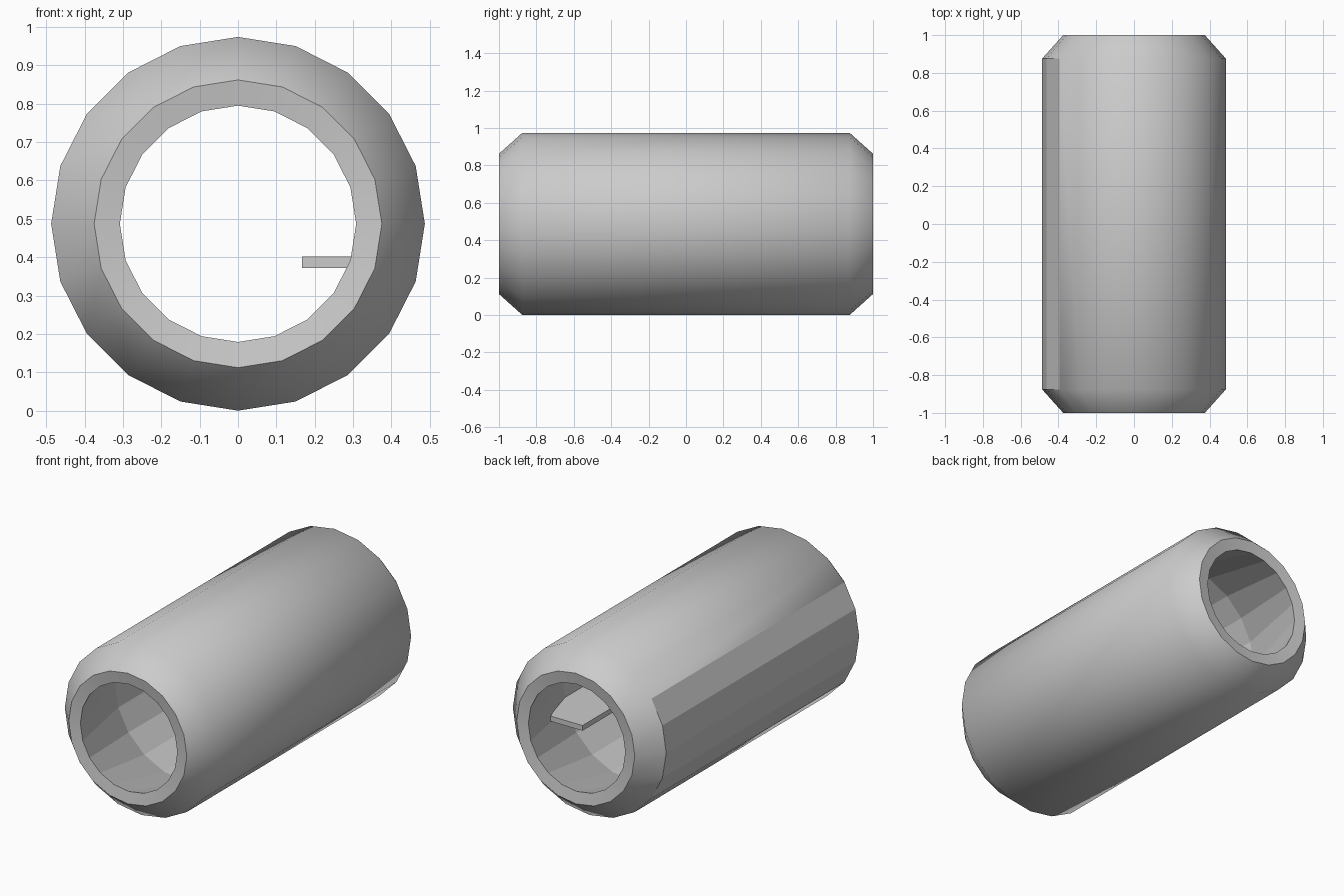
import bpy, bmesh, math

if "Cube" in bpy.data.objects:
    bpy.data.objects.remove(bpy.data.objects["Cube"])

SIDES = 20
R = 0.487


def finish(bm, name):
    bmesh.ops.recalc_face_normals(bm, faces=bm.faces)
    me = bpy.data.meshes.new(name)
    bm.to_mesh(me)
    bm.free()
    ob = bpy.data.objects.new(name, me)
    bpy.context.collection.objects.link(ob)
    return ob


# Hollow shell: closed (radius, y) profile spun about the y axis
half = [(R, 0.875), (0.375, 1.0), (0.308, 0.99), (0.453, 0.47)]
profile = half + [(r, -y) for r, y in reversed(half)]
bm = bmesh.new()
rings = []
for r, y in profile:
    rings.append([bm.verts.new((r * math.cos(2 * math.pi * i / SIDES), y,
                                R + r * math.sin(2 * math.pi * i / SIDES)))
                  for i in range(SIDES)])
for k in range(len(rings)):
    a, b = rings[k], rings[(k + 1) % len(rings)]
    for i in range(SIDES):
        j = (i + 1) % SIDES
        bm.faces.new((a[i], a[j], b[j], b[i]))
shell = finish(bm, "tube_shell")
bpy.context.view_layer.objects.active = shell
shell.select_set(True)
bpy.ops.object.shade_smooth_by_angle(angle=math.radians(50))

# Flat panels along the left side and on the inner walls
for p in shell.data.polygons:
    c = p.center
    rad = math.hypot(c.x, c.z - R)
    outer_left = rad > 0.47 and c.x < -0.42
    inner_wall = abs(c.y) < 0.8 and rad < 0.46
    if outer_left or inner_wall:
        p.use_smooth = False

# Shelf fixed to the right inner wall, ends cut to follow the taper
bm = bmesh.new()
outline = [(0.167, 0.70), (0.37, 0.70), (0.46, 0.45),
           (0.46, -0.45), (0.37, -0.70), (0.167, -0.70)]
face = bm.faces.new([bm.verts.new((x, y, 0.372)) for x, y in outline])
ext = bmesh.ops.extrude_face_region(bm, geom=[face])
bmesh.ops.translate(bm, vec=(0, 0, 0.03),
                    verts=[v for v in ext["geom"] if isinstance(v, bmesh.types.BMVert)])
finish(bm, "inner_shelf")
